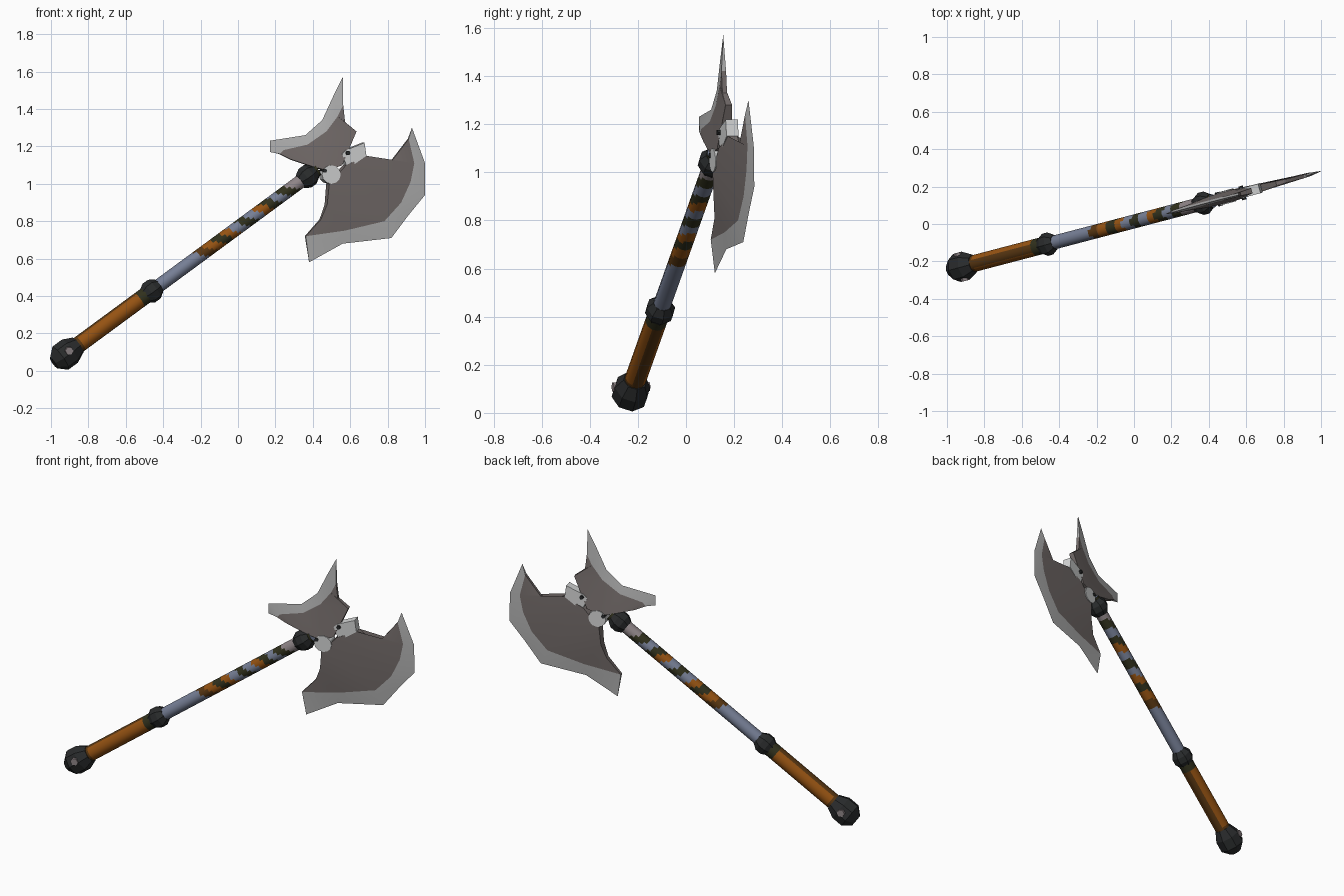
import bpy, bmesh, math
from mathutils import Vector

cube = bpy.data.objects.get("Cube")
if cube:
    bpy.data.objects.remove(cube)


def material(name, *rgb):
    m = bpy.data.materials.new(name)
    m.use_nodes = True
    m.diffuse_color = (*rgb, 1)
    m.node_tree.nodes["Principled BSDF"].inputs["Base Color"].default_value = (*rgb, 1)
    return m


STEEL = material("blade_steel", .18, .155, .15)
EDGE = material("honed_edge", .46, .46, .46)
BRIGHT = material("bright_socket", .66, .67, .67)
IRON = material("dark_iron", .022, .024, .025)
BLUE = material("blue_shaft", .18, .21, .3)
ORANGE = material("orange_leather", .3, .085, .006)
BROWN = material("brown_leather", .1, .038, .006)
GREEN = material("dark_wrap", .03, .03, .012)
GREY = material("grey_wrap", .27, .23, .24)


def place(x, z):
    """Point of the slanted plane in which the whole axe lies."""
    return Vector((x, .0245 + .273 * x - .0144 * z, z))


NORMAL = Vector((-.273, 1, .0144)).normalized()
FOOT = place(-.922, .088)
AXIS = (place(.372, 1.04) - FOOT).normalized()
UP = AXIS.cross(NORMAL)
MID, TOP = .584, 1.642      # collar positions along the handle


def finish(name, bm, mats, angle):
    bmesh.ops.recalc_face_normals(bm, faces=bm.faces)
    mesh = bpy.data.meshes.new(name)
    bm.to_mesh(mesh)
    bm.free()
    for m in mats:
        mesh.materials.append(m)
    ob = bpy.data.objects.new(name, mesh)
    bpy.context.collection.objects.link(ob)
    bpy.ops.object.select_all(action='DESELECT')
    ob.select_set(True)
    bpy.context.view_layer.objects.active = ob
    if angle:
        bpy.ops.object.shade_smooth_by_angle(angle=math.radians(angle))


def lathe(name, profile, sides, mats, rule=lambda s, a: 0, angle=0):
    """Turned part on the handle axis; profile holds (distance, radius)."""
    bm = bmesh.new()
    step = math.tau / sides
    rings = []
    for s, r in profile:
        rings.append([bm.verts.new(FOOT + AXIS * s + r * (
            NORMAL * math.cos(i * step) + UP * math.sin(i * step))) for i in range(sides)])
    for (p, q, sp) in zip(rings, rings[1:], zip(profile, profile[1:])):
        s = (sp[0][0] + sp[1][0]) / 2
        for i in range(sides):
            j = (i + 1) % sides
            bm.faces.new((p[i], p[j], q[j], q[i])).material_index = rule(s, (i + .5) * step)
    bm.faces.new(rings[0])
    bm.faces.new(rings[-1])
    finish(name, bm, mats, angle)


def plate(name, points, half, mat):
    """Flat plate of given half thickness in the axe plane."""
    bm = bmesh.new()
    sides = [[bm.verts.new(place(x, z) + NORMAL * half * d) for x, z in points] for d in (-1, 1)]
    for side in sides:
        bm.faces.new(side)
    a, b = sides
    for i in range(len(a)):
        bm.faces.new((a[i - 1], a[i], b[i], b[i - 1]))
    finish(name, bm, [mat], 0)


def blade(name, edge, bevel, root, thick):
    """Two-sided blade: sharp edge row, bevel row, thick root row (hundredths)."""
    bm = bmesh.new()

    def row(points, halves, d):
        return [bm.verts.new(place(x / 100, z / 100) + NORMAL * h * d)
                for (x, z), h in zip(points, halves)]

    n = len(edge)
    e = row(edge, [0] * n, 1)
    skins = []
    for d in (-1, 1):
        b = row(bevel, [.01] * n, d)
        r = row(root, [t / 1000 for t in thick], d)
        skins.append((b, r))
        for i in range(n - 1):
            bm.faces.new((e[i], e[i + 1], b[i + 1], b[i])).material_index = 1
            bm.faces.new((b[i], b[i + 1], r[i + 1], r[i]))
    # close the root and both ends
    (b, r), (c, q) = skins
    for i in range(n - 1):
        bm.faces.new((r[i], r[i + 1], q[i + 1], q[i]))
    for i in (0, n - 1):
        bm.faces.new((b[i], r[i], q[i], c[i]))
        bm.faces.new((e[i], b[i], c[i])).material_index = 1
    bmesh.ops.triangulate(bm, faces=bm.faces)
    finish(name, bm, [STEEL, EDGE], 30)


def ngon(x, z, r, n):
    return [(x + r * math.cos(i * math.tau / n), z + r * math.sin(i * math.tau / n))
            for i in range(n)]


# grip: orange leather, darker along the upper and lower sides and at the ends
def grip_rule(s, a):
    if s > MID - .08:
        return 2
    return 1 if abs(math.sin(a)) > .8 or s < .12 else 0


lathe("grip", [(.06 + .04 * i, .045) for i in range(14)], 12,
      [ORANGE, BROWN, GREEN], grip_rule, 40)

# shaft: bare lower part, spiral wrapped upper part, grey neck
WRAP = [2, 1, 3, 1, 0, 3, 0, 1, 3, 0, 3]


def shaft_rule(s, a):
    if s > TOP + .04:
        return 3
    k = math.floor((s - .92) * 18 + .6 * math.sin(a))
    if k < 0:
        return 0
    return WRAP[k] if k < len(WRAP) else 4


lathe("shaft", [(MID + .02 * i, .037) for i in range(57)], 12,
      [BLUE, ORANGE, BROWN, GREEN, GREY], shaft_rule, 40)

# iron pommel and collars
lathe("pommel", [(-.08, .035), (-.035, .076), (.03, .076), (.085, .05)], 8, [IRON])
plate("pommel_studs", ngon(-.922, .108, .022, 6), .078, GREY)
for name, s in (("middle_collar", MID), ("top_collar", TOP)):
    lathe(name, [(s - .05, .042), (s - .018, .061), (s + .018, .061), (s + .05, .04)], 8, [IRON])

# bright socket parts between the blades
plate("socket_hub", ngon(.49, 1.05, .05, 12), .035, BRIGHT)
plate("socket_tab", [(.55, 1.16), (.57, 1.18), (.67, 1.22), (.68, 1.15), (.58, 1.08)], .026, BRIGHT)
for name, x, z in (("lower_rivet", .455, 1.07), ("upper_rivet", .58, 1.165)):
    plate(name, ngon(x, z, .012, 6), .038, IRON)

# large crescent blade
blade("main_blade",
      [(93, 130), (100, 111), (100, 94), (91, 83), (82, 71), (56, 68), (38, 58)],
      [(91, 124), (94, 111), (92, 101), (87, 90), (78, 80), (57, 75), (36, 72)],
      [(81, 111), (76, 109), (68, 115), (57, 110), (48, 100), (47, 89), (44, 81)],
      [10, 12, 20, 30, 32, 26, 15])

# smaller spiked rear blade
blade("rear_blade",
      [(17, 117), (17, 123), (36, 126), (45, 134), (51, 147), (56, 157)],
      [(22, 116), (24, 118), (37, 121), (47, 128), (53, 136), (56, 142)],
      [(28, 113), (37, 110), (47, 107), (55, 110), (63, 128), (57, 133)],
      [14, 24, 32, 30, 14, 10])
